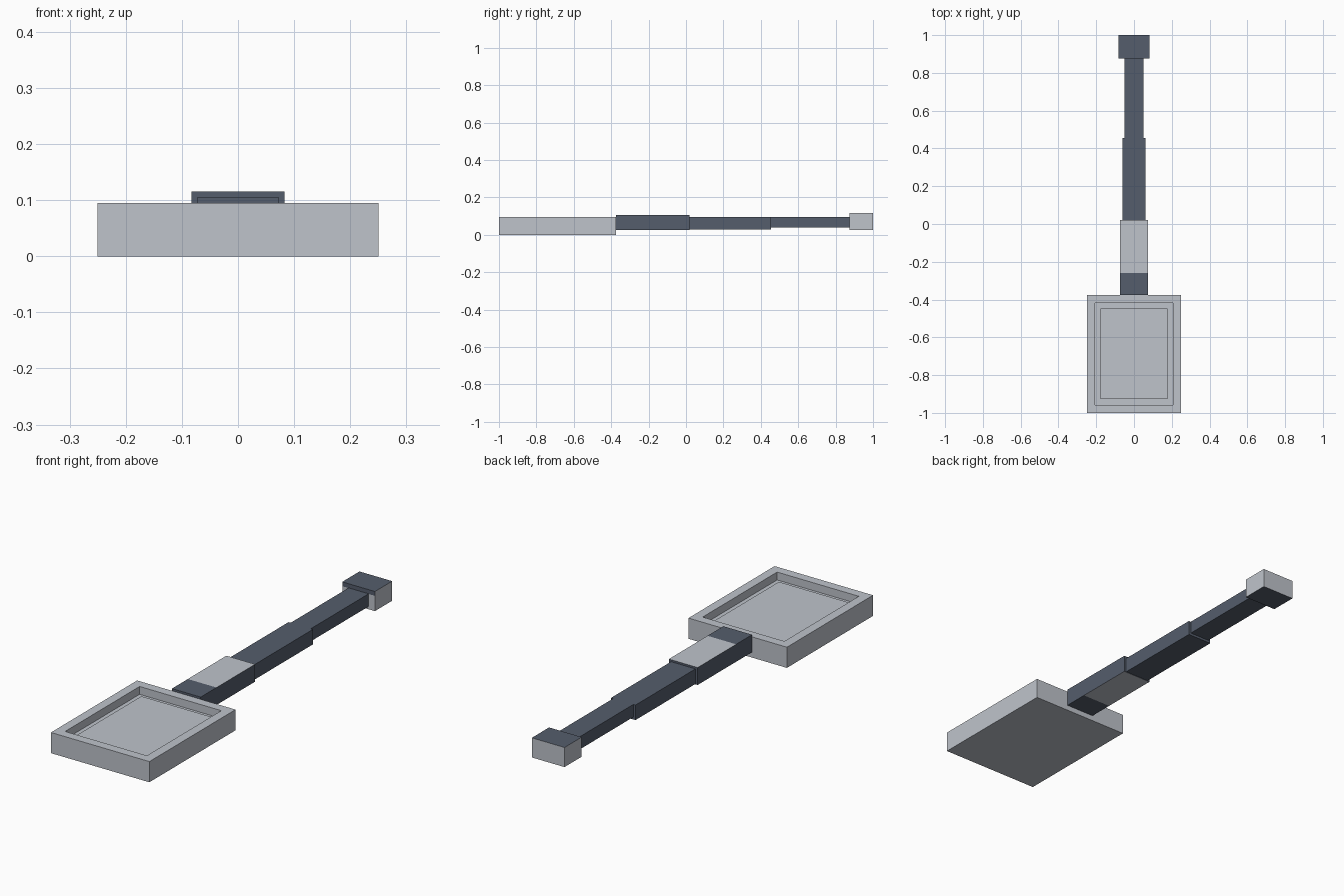
import bpy
import bmesh
from mathutils import Vector

cube = bpy.data.objects.get("Cube")
if cube:
    bpy.data.objects.remove(cube, do_unlink=True)


def make_material(name, rgb):
    mat = bpy.data.materials.new(name)
    mat.use_nodes = True
    color = (*rgb, 1)
    mat.diffuse_color = color
    mat.node_tree.nodes["Principled BSDF"].inputs["Base Color"].default_value = color
    return mat


LIGHT, DARK = 0, 1
materials = [make_material("light grey", (0.52, 0.55, 0.60)),
             make_material("slate grey", (0.09, 0.11, 0.15))]


def box(half_width, y, z):
    """Box centred on x, spanning the given y and z ranges."""
    bm = bmesh.new()
    bmesh.ops.create_cube(bm, size=1)
    size = Vector((2 * half_width, y[1] - y[0], z[1] - z[0]))
    bmesh.ops.scale(bm, vec=size, verts=bm.verts)
    bmesh.ops.translate(bm, vec=(0, sum(y) / 2, sum(z) / 2), verts=bm.verts)
    return bm


def cut(bm, point, normal):
    bmesh.ops.bisect_plane(bm, geom=bm.verts[:] + bm.edges[:] + bm.faces[:],
                           plane_co=point, plane_no=normal)


def finish(bm, name, rule):
    """Colour faces by a rule on centre and normal, then add the object."""
    bm.normal_update()
    for face in bm.faces:
        face.material_index = rule(face.calc_center_median(), face.normal)
    mesh = bpy.data.meshes.new(name)
    bm.to_mesh(mesh)
    bm.free()
    for mat in materials:
        mesh.materials.append(mat)
    obj = bpy.data.objects.new(name, mesh)
    bpy.context.collection.objects.link(obj)


def shift_face(bm, face, dz):
    face = bmesh.ops.extrude_discrete_faces(bm, faces=[face])["faces"][0]
    bmesh.ops.translate(bm, vec=(0, 0, dz), verts=face.verts)
    return face


# Head: slab with a recessed tray and a low raised panel
bm = box(0.25, (-1, -0.375), (0, 0.095))
bm.normal_update()
top = max(bm.faces, key=lambda f: f.calc_center_median().z)
bmesh.ops.inset_region(bm, faces=[top], thickness=0.06)
top = shift_face(bm, top, -0.036)
bm.normal_update()
bmesh.ops.inset_region(bm, faces=[top], thickness=0.043)
shift_face(bm, top, 0.011)
finish(bm, "head_tray", lambda c, n: LIGHT)

# Grip sleeve: light on top and underside beyond a dark collar
bm = box(0.073, (-0.375, 0.02), (0.025, 0.105))
cut(bm, (0, -0.26, 0), (0, 1, 0))
finish(bm, "handle_sleeve",
       lambda c, n: LIGHT if abs(n.z) > 0.5 and c.y > -0.26 else DARK)

# Tapering handle sections
finish(box(0.062, (0.02, 0.455), (0.027, 0.096)), "handle_middle", lambda c, n: DARK)
finish(box(0.051, (0.455, 0.875), (0.038, 0.096)), "handle_end", lambda c, n: DARK)

# End cap: dark top, underside and upper front strip, light sides
bm = box(0.083, (0.875, 1), (0.025, 0.115))
cut(bm, (0, 0, 0.095), (0, 0, 1))
finish(bm, "end_cap",
       lambda c, n: DARK if abs(n.z) > 0.5 or (n.y < -0.5 and c.z > 0.095) else LIGHT)
